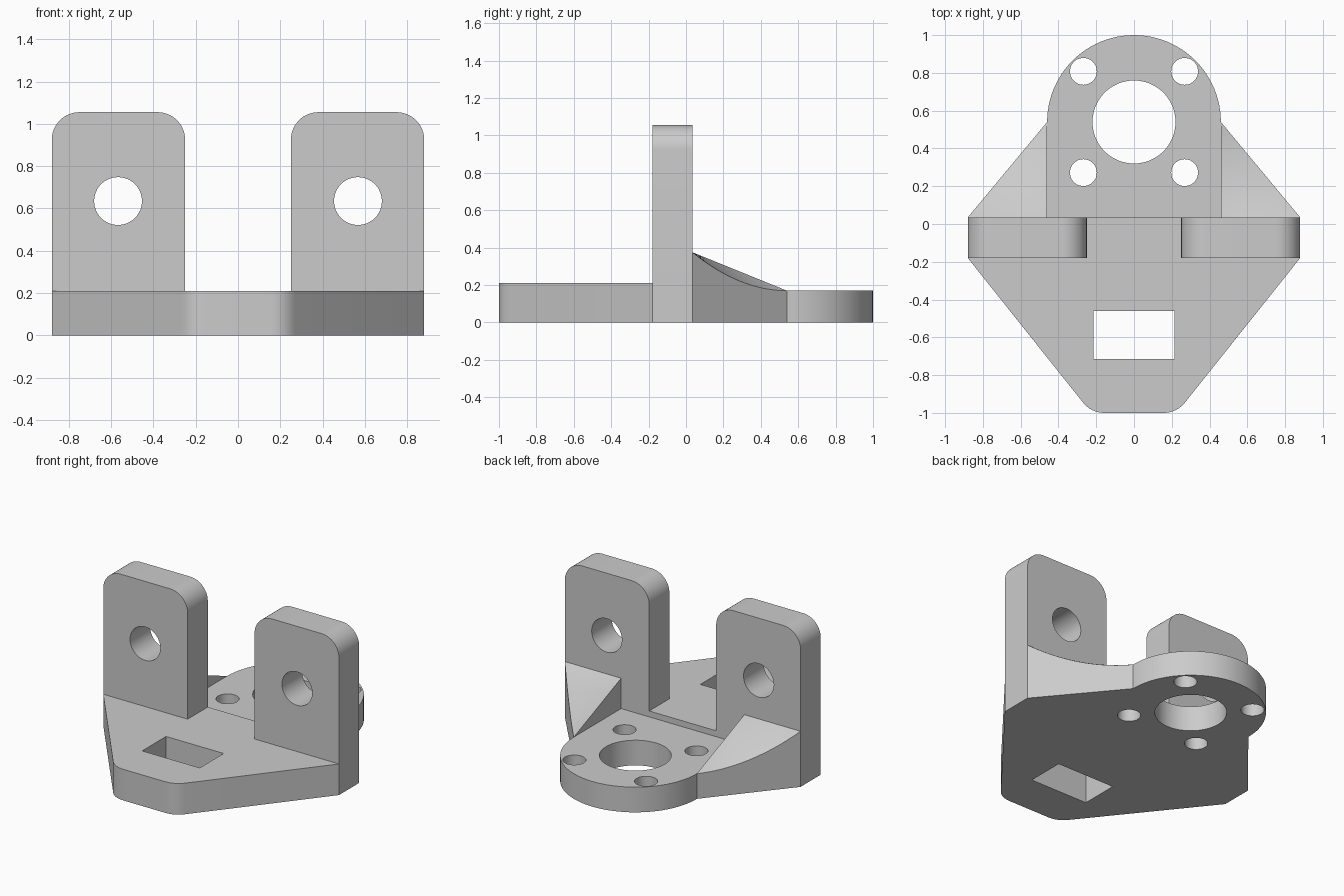
import bpy, bmesh, math
from mathutils import Matrix

cube = bpy.data.objects.get("Cube")
if cube:
    bpy.data.objects.remove(cube, do_unlink=True)

steel = bpy.data.materials.new("plain grey")
steel.use_nodes = True
steel.diffuse_color = (0.6, 0.6, 0.6, 1)
steel.node_tree.nodes["Principled BSDF"].inputs["Base Color"].default_value = (0.6, 0.6, 0.6, 1)

BACK, FRONT = 0.035, -0.18      # faces of the upright lugs
FRONT_H, BACK_H = 0.21, 0.17    # plate heights
HALF_W, LOBE_R, LOBE_Y = 0.88, 0.46, 0.54


def arc(cx, cy, r, start, end, steps=16):
    angles = [math.radians(start + (end - start) * i / steps) for i in range(steps + 1)]
    return [(cx + r * math.cos(a), cy + r * math.sin(a)) for a in angles]


def circle(cx, cy, r):
    return arc(cx, cy, r, 0, 360, 48)[:-1]


def bend(a, corner, b, steps=8):
    """Rounded corner running from a to b."""
    ts = [i / steps for i in range(steps + 1)]
    return [tuple((1 - t) ** 2 * p + 2 * t * (1 - t) * q + t * t * r
                  for p, q, r in zip(a, corner, b)) for t in ts]


def finish(name, mesh, angle=30):
    obj = bpy.data.objects.new(name, mesh)
    bpy.context.collection.objects.link(obj)
    mesh.materials.clear()
    mesh.materials.append(steel)
    bpy.ops.object.select_all(action='DESELECT')
    obj.select_set(True)
    bpy.context.view_layer.objects.active = obj
    bpy.ops.object.shade_smooth_by_angle(angle=math.radians(angle))
    return obj


def extruded(name, loops, depth, matrix):
    """Solid from an outline followed by its holes, centred on its own plane."""
    curve = bpy.data.curves.new(name + "_profile", 'CURVE')
    curve.dimensions = '2D'
    curve.fill_mode = 'BOTH'
    curve.extrude = depth / 2
    for loop in loops:
        spline = curve.splines.new('POLY')
        spline.points.add(len(loop) - 1)
        for point, (x, y) in zip(spline.points, loop):
            point.co = (x, y, 0, 1)
        spline.use_cyclic_u = True
    helper = bpy.data.objects.new(name + "_profile", curve)
    bpy.context.collection.objects.link(helper)
    graph = bpy.context.evaluated_depsgraph_get()
    mesh = bpy.data.meshes.new_from_object(helper.evaluated_get(graph))
    bpy.data.objects.remove(helper, do_unlink=True)
    mesh.transform(matrix)
    bm = bmesh.new()
    bm.from_mesh(mesh)
    bmesh.ops.remove_doubles(bm, verts=bm.verts, dist=0.0002)
    bmesh.ops.recalc_face_normals(bm, faces=bm.faces)
    bm.to_mesh(mesh)
    bm.free()
    return finish(name, mesh)


# Tapered front plate with a rectangular slot
nose = bend((0.27, -0.945), (0.225, -1), (0.155, -1))
right_half = [(HALF_W, BACK), (HALF_W, FRONT)] + nose
outline = right_half + [(-x, y) for x, y in reversed(right_half)]
slot = [(-0.215, -0.715), (0.215, -0.715), (0.215, -0.46), (-0.215, -0.46)]
extruded("front_plate", [outline, slot], FRONT_H, Matrix.Translation((0, 0, FRONT_H / 2)))

# Lower back plate with a round lobe, a bore and four bolt holes
lobe = [(-HALF_W, BACK), (HALF_W, BACK)] + arc(0, LOBE_Y, LOBE_R, 0, 180, 48)
holes = [circle(0, LOBE_Y, 0.22)]
holes += [circle(sx * 0.268, LOBE_Y + sy * 0.268, 0.071) for sx in (-1, 1) for sy in (-1, 1)]
extruded("back_plate", [lobe] + holes, BACK_H, Matrix.Translation((0, 0, BACK_H / 2)))


# Upright lug with rounded top corners and a pin hole
def lug(name, side):
    inner, top, r = 0.25, 1.055, 0.13
    shape = [(inner, FRONT_H), (HALF_W, FRONT_H)]
    shape += arc(HALF_W - r, top - r, r, 0, 90) + arc(inner + r, top - r, r, 90, 180)
    loops = [[(side * x, z) for x, z in loop] for loop in (shape, circle(0.567, 0.635, 0.113))]
    place = Matrix.Translation((0, (BACK + FRONT) / 2, 0)) @ Matrix.Rotation(math.pi / 2, 4, 'X')
    extruded(name, loops, BACK - FRONT, place)


# Gusset: straight slope on the inner edge, hollowed towards the outer edge
def gusset(name, side):
    bm = bmesh.new()
    bmesh.ops.create_grid(bm, x_segments=12, y_segments=20, size=0.5)
    grown = bmesh.ops.extrude_face_region(bm, geom=bm.faces[:])["geom"]
    for v in grown:
        if isinstance(v, bmesh.types.BMVert):
            v.co.z = 1
    for v in bm.verts:
        u, t = v.co.x + 0.5, v.co.y + 0.5
        drop = (1 - u) * (1 - t) + u * (1 - t) ** 2
        x = LOBE_R + u * (HALF_W - LOBE_R) * (1 - t)
        v.co = (side * x, BACK + t * (LOBE_Y - BACK), BACK_H + 0.205 * drop * v.co.z)
    bmesh.ops.remove_doubles(bm, verts=bm.verts, dist=0.0002)
    bmesh.ops.recalc_face_normals(bm, faces=bm.faces)
    mesh = bpy.data.meshes.new(name)
    bm.to_mesh(mesh)
    bm.free()
    finish(name, mesh)


for label, side in (("left", 1), ("right", -1)):
    lug(label + "_lug", side)
    gusset(label + "_gusset", side)
